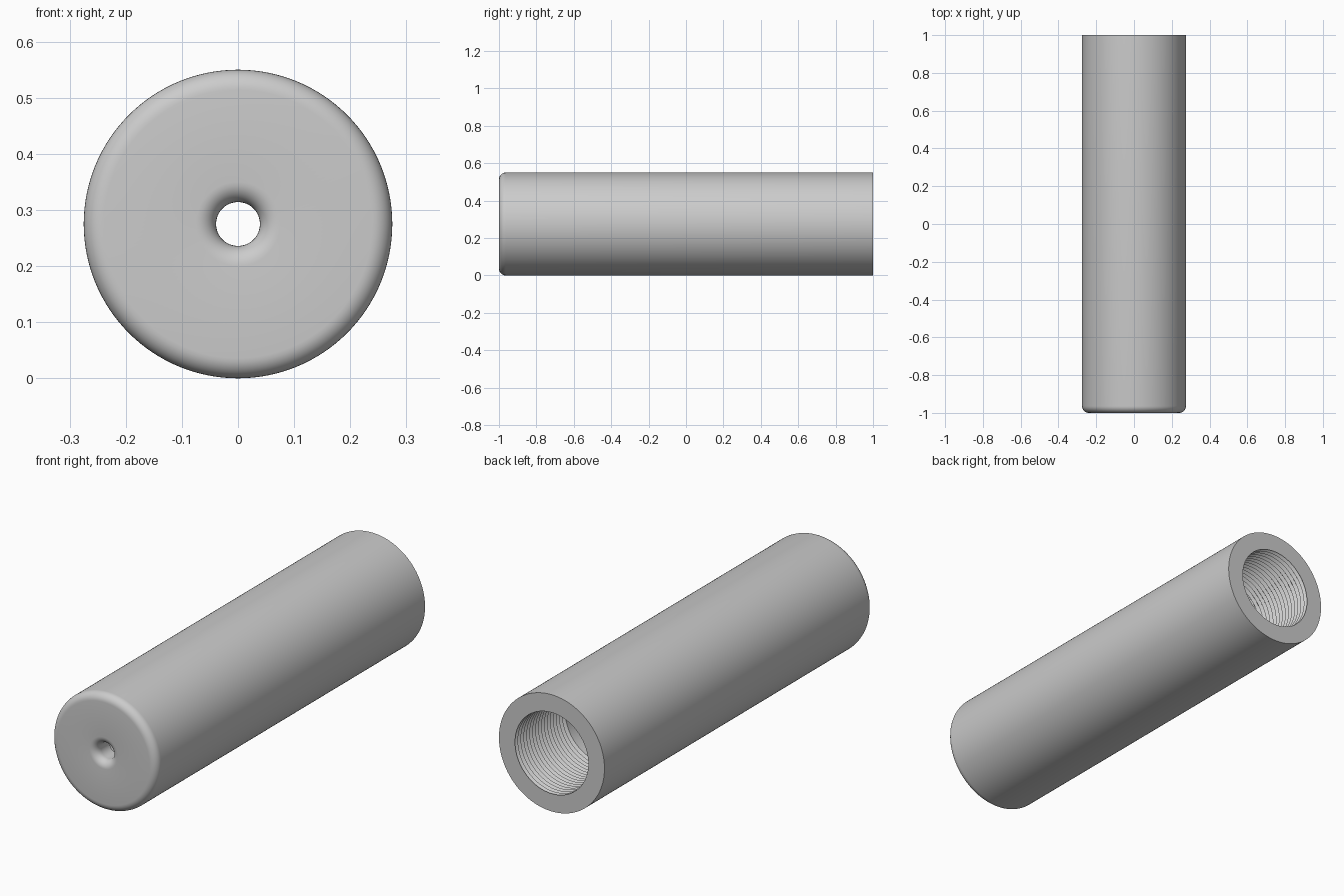
import bpy, bmesh, math
from mathutils import Vector

cube = bpy.data.objects.get("Cube")
if cube:
    bpy.data.objects.remove(cube)

RADIUS, HOLE, BORE = 0.275, 0.039, 0.191
FRONT, BACK = -1.0, 1.0
FILLET = 0.036
PITCH, THREADS, DEPTH = 0.022, 17, 0.012
WALL = 0.1
SEGMENTS = 128

steel = bpy.data.materials.new("plain grey")
steel.use_nodes = True
steel.diffuse_color = (0.6, 0.6, 0.6, 1)
steel.node_tree.nodes["Principled BSDF"].inputs["Base Color"].default_value = (0.6, 0.6, 0.6, 1)


def arc(radius, y, start, end, steps=8):
    """Quarter round in the (radius, y) plane, angles in degrees."""
    angles = [math.radians(start + (end - start) * i / steps) for i in range(steps + 1)]
    return [(radius + FILLET * math.cos(a), y + FILLET * math.sin(a)) for a in angles]


# Section outline: back face, outside, rounded front rim, flared hole, chamber
profile = [(BORE, BACK), (RADIUS, BACK)]
profile += arc(RADIUS - FILLET, FRONT + FILLET, 0, -90)
profile += arc(HOLE + FILLET, FRONT + FILLET, -90, -180)
profile += [(HOLE, FRONT + WALL), (BORE, FRONT + WALL)]

# Thread grooves, from the inner end back to the mouth
thread_start = BACK - THREADS * PITCH
for i in range(THREADS):
    y = thread_start + i * PITCH
    profile += [(BORE, y), (BORE + DEPTH, y + PITCH / 2)]

# Turn the closed section about the tube's axis
bm = bmesh.new()
verts = [bm.verts.new((r, y, RADIUS)) for r, y in profile]
edges = [bm.edges.new((a, b)) for a, b in zip(verts, verts[1:] + verts[:1])]
bmesh.ops.spin(bm, geom=verts + edges, cent=Vector((0, 0, RADIUS)), axis=Vector((0, 1, 0)),
               angle=math.tau, steps=SEGMENTS, use_duplicate=False)
bmesh.ops.remove_doubles(bm, verts=bm.verts, dist=0.0001)
bmesh.ops.recalc_face_normals(bm, faces=bm.faces)

mesh = bpy.data.meshes.new("threaded_tube")
bm.to_mesh(mesh)
bm.free()
mesh.materials.append(steel)
tube = bpy.data.objects.new("threaded_tube", mesh)
bpy.context.collection.objects.link(tube)

# Smooth rounds with crisp rims and thread edges
bpy.ops.object.select_all(action='DESELECT')
tube.select_set(True)
bpy.context.view_layer.objects.active = tube
bpy.ops.object.shade_smooth_by_angle(angle=math.radians(30))
